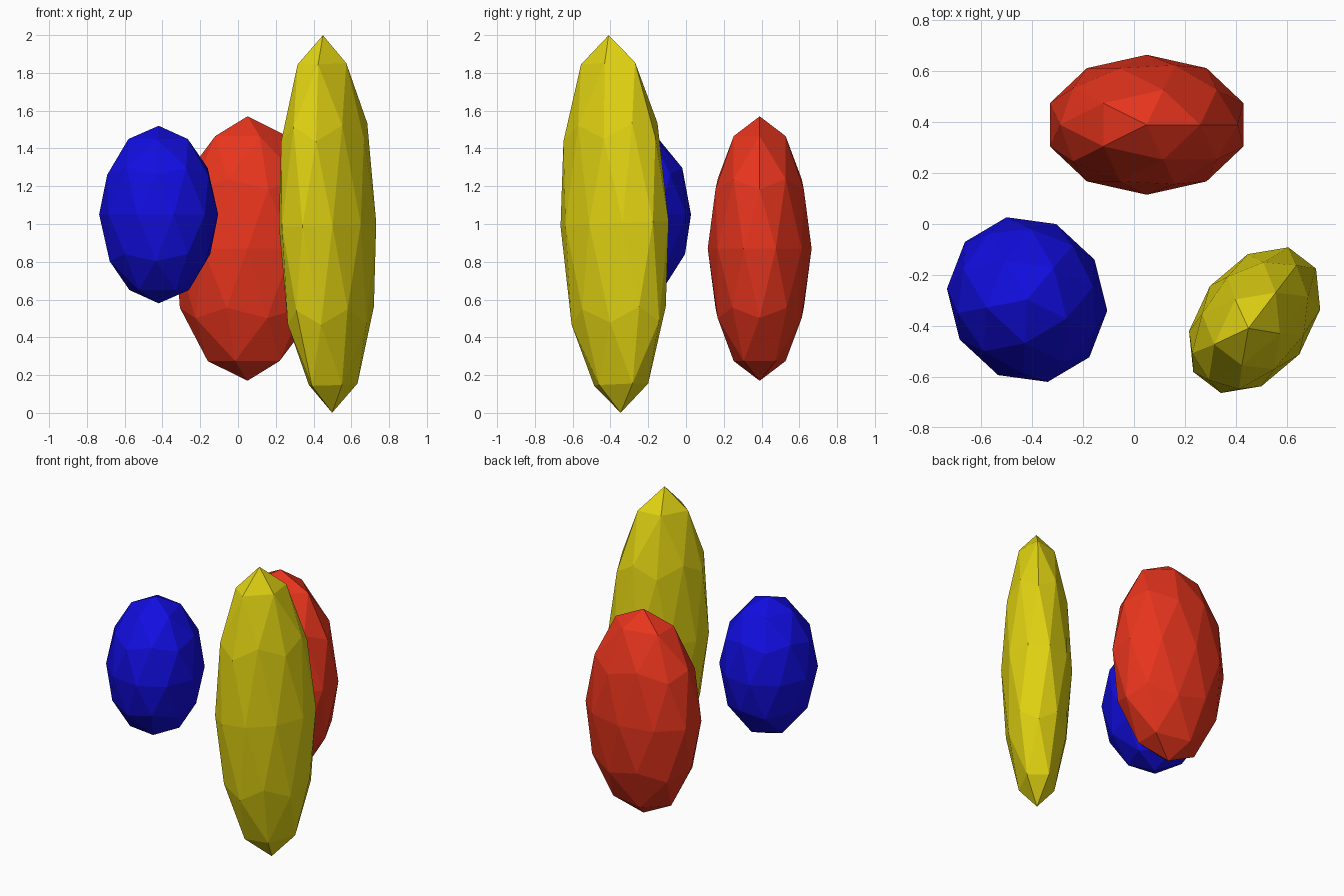
import bpy
from math import radians

if "Cube" in bpy.data.objects:
    bpy.data.objects.remove(bpy.data.objects["Cube"])


def ellipsoid(name, centre, radii, rotation, colour):
    """Flat-shaded low-poly ellipsoid made from a stretched icosphere."""
    bpy.ops.mesh.primitive_ico_sphere_add(subdivisions=2, radius=1, location=centre)
    ob = bpy.context.object
    ob.name = name
    ob.scale = radii
    ob.rotation_euler = [radians(a) for a in rotation]
    mat = bpy.data.materials.new(name + "_colour")
    mat.diffuse_color = (*colour, 1)
    mat.use_nodes = True
    mat.node_tree.nodes["Principled BSDF"].inputs["Base Color"].default_value = mat.diffuse_color
    ob.data.materials.append(mat)
    return ob


# Broad upright ellipsoid at the back
ellipsoid("red_ellipsoid", (0.05, 0.39, 0.87), (0.40, 0.275, 0.70),
          (0, 0, 0), (0.8, 0.035, 0.012))

# Small, nearly round ellipsoid raised off the ground
ellipsoid("blue_ellipsoid", (-0.42, -0.297, 1.05), (0.336, 0.308, 0.47),
          (0, 0, 120.6), (0.006, 0.004, 0.75))

# Tall, slightly leaning ellipsoid that touches the ground
ellipsoid("yellow_ellipsoid", (0.474, -0.378, 1.0), (0.324, 0.221, 1.0),
          (0, -2.3, 52.6), (0.75, 0.65, 0.006))
